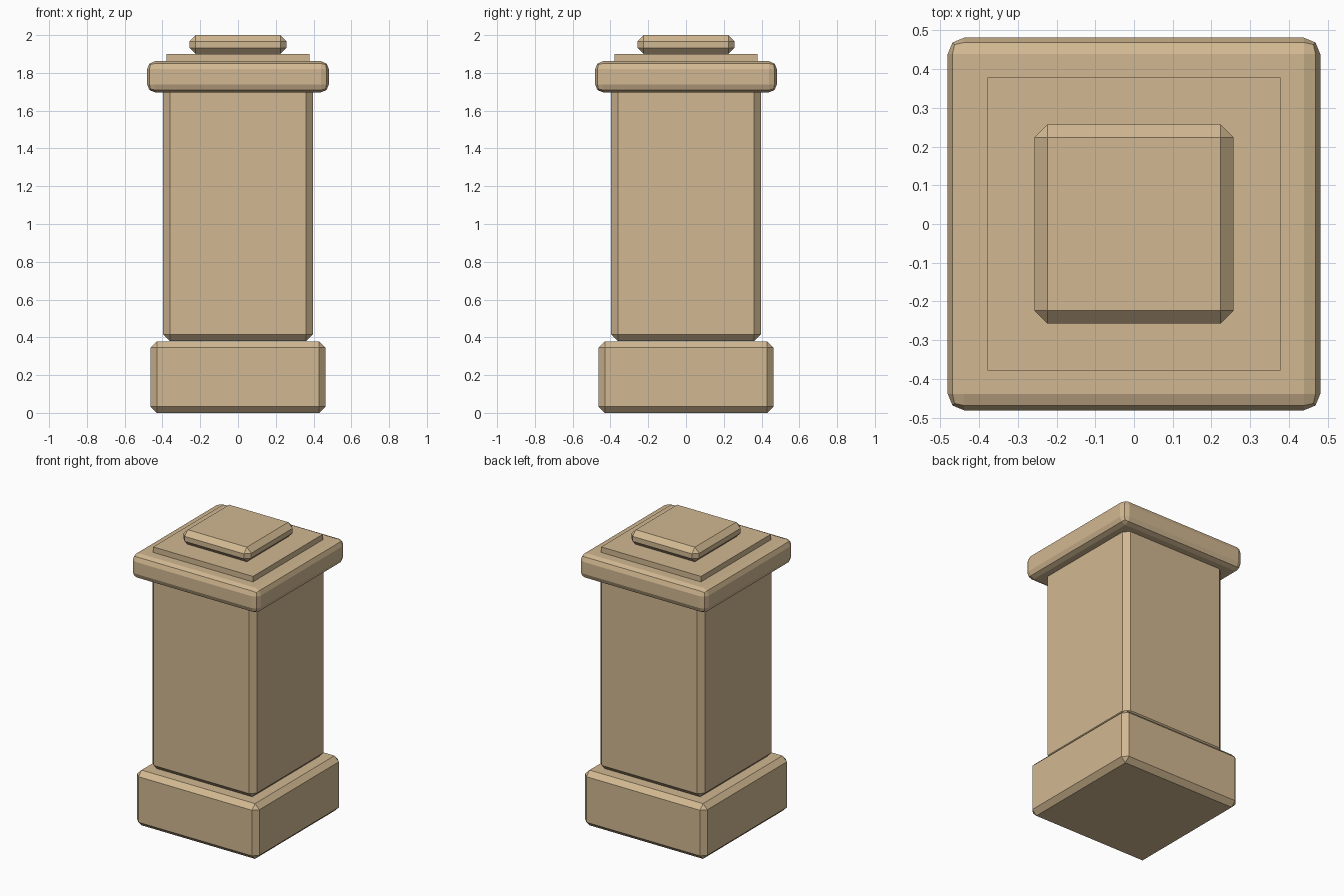
import bpy

if "Cube" in bpy.data.objects:
    bpy.data.objects.remove(bpy.data.objects["Cube"])

# One sandstone colour for the whole pillar
stone = bpy.data.materials.new("sandstone")
stone.diffuse_color = (0.64, 0.48, 0.285, 1.0)
stone.use_nodes = True
stone.node_tree.nodes["Principled BSDF"].inputs["Base Color"].default_value = stone.diffuse_color


def block(name, half, z0, z1, bevel=0.0, segments=1):
    """Square block with optionally bevelled edges."""
    bpy.ops.mesh.primitive_cube_add(size=1, location=(0, 0, (z0 + z1) / 2))
    ob = bpy.context.object
    ob.name = name
    ob.scale = (2 * half, 2 * half, z1 - z0)
    bpy.ops.object.transform_apply(location=False, rotation=False, scale=True)
    ob.data.materials.append(stone)
    if bevel:
        mod = ob.modifiers.new("edge_bevel", 'BEVEL')
        mod.width = bevel
        mod.segments = segments
        mod.limit_method = 'ANGLE'
    return ob


# Plinth, shaft, rounded cap, thin step and top block
block("plinth", 0.463, 0.0, 0.378, 0.033)
block("shaft", 0.396, 0.38, 1.76, 0.035)
block("cap", 0.481, 1.697, 1.862, 0.042, 2)
block("step", 0.378, 1.84, 1.90)
block("top_block", 0.257, 1.90, 2.0, 0.033)
